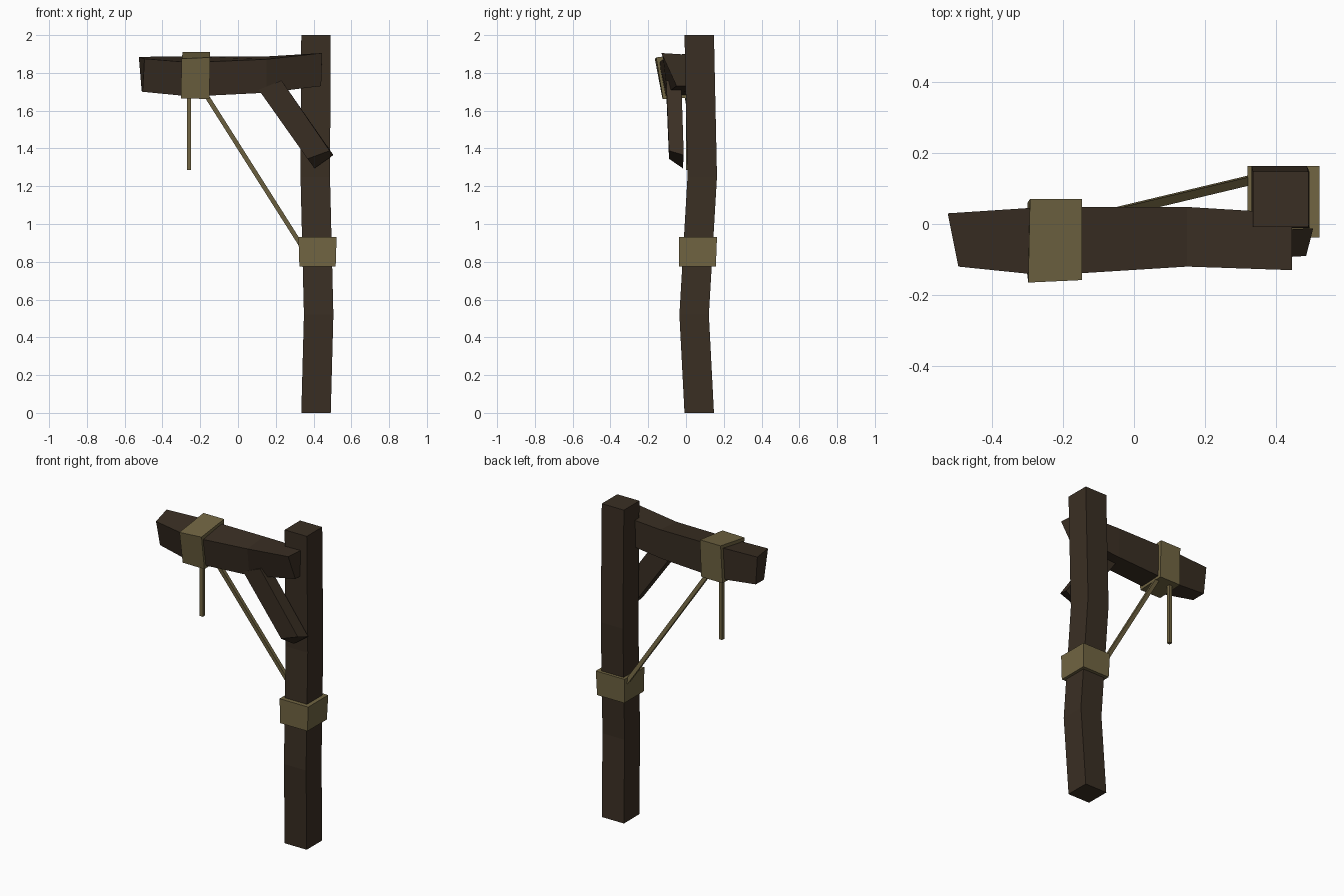
import bpy
from mathutils import Vector


def material(name, color):
    m = bpy.data.materials.new(name)
    m.diffuse_color = (*color, 1)
    return m


wood = material("dark_wood", (0.042, 0.028, 0.017))
rope = material("rope", (0.165, 0.130, 0.055))


def loft(name, rings, mat):
    """Closed flat-faced solid through four-cornered rings."""
    verts = [p for r in rings for p in r]
    faces = [(3, 2, 1, 0), tuple(len(verts) - 4 + i for i in range(4))]
    for k in range(0, len(verts) - 4, 4):
        for i in range(4):
            j = (i + 1) % 4
            faces.append((k + i, k + j, k + 4 + j, k + 4 + i))
    me = bpy.data.meshes.new(name)
    me.from_pydata(verts, [], faces)
    me.materials.append(mat)
    ob = bpy.data.objects.new(name, me)
    bpy.context.collection.objects.link(ob)
    return ob


def square(x, y, z, hx, hy):
    return [(x - hx, y - hy, z), (x + hx, y - hy, z),
            (x + hx, y + hy, z), (x - hx, y + hy, z)]


def strand(name, a, b, half):
    """Thin square rope between two points."""
    a, b = Vector(a), Vector(b)
    d = (b - a).normalized()
    u = d.cross(Vector((0, 1, 0))).normalized() * half
    v = d.cross(u).normalized() * half
    loft(name, [[p - u - v, p + u - v, p + u + v, p - u + v] for p in (a, b)], rope)


# Crooked upright post
loft("post", [square(x, y, z, 0.078, 0.078) for x, y, z in
              [(0.413, 0.070, 0), (0.427, 0.043, 0.52),
               (0.409, 0.086, 1.25), (0.413, 0.070, 2.0)]], wood)

# Rough cross beam: back top, front top, front bottom, back bottom
loft("cross_beam", [
    [(-0.525, 0.03, 1.885), (-0.495, -0.12, 1.875), (-0.505, -0.065, 1.70), (-0.51, 0.025, 1.705)],
    [(-0.25, 0.048, 1.887), (-0.25, -0.145, 1.855), (-0.25, -0.11, 1.675), (-0.25, 0.04, 1.68)],
    [(0.15, 0.048, 1.887), (0.15, -0.12, 1.872), (0.15, -0.10, 1.695), (0.15, 0.04, 1.70)],
    [(0.445, 0.03, 1.895), (0.445, -0.13, 1.905), (0.44, -0.05, 1.73), (0.44, 0.03, 1.73)],
], wood)

# Diagonal brace with a slanted foot
loft("brace", [
    [(0.11, -0.105, 1.71), (0.23, -0.105, 1.76), (0.23, -0.025, 1.76), (0.11, -0.025, 1.71)],
    [(0.368, -0.09, 1.345), (0.485, -0.09, 1.388), (0.505, -0.012, 1.365), (0.405, -0.017, 1.295)],
], wood)

# Rope wrappings
loft("post_wrap", [square(0.421, 0.06, 0.775, 0.096, 0.098),
                   square(0.421, 0.063, 0.93, 0.101, 0.101)], rope)
loft("beam_wrap", [
    [(-0.293, 0.07, 1.91), (-0.298, -0.165, 1.875), (-0.303, -0.125, 1.665), (-0.30, 0.06, 1.67)],
    [(-0.147, 0.07, 1.91), (-0.147, -0.158, 1.882), (-0.152, -0.122, 1.662), (-0.15, 0.06, 1.67)],
], rope)

# Hanging rope end and stay rope
strand("hanging_rope", (-0.26, 0.012, 1.72), (-0.26, 0.012, 1.285), 0.011)
strand("stay_rope", (-0.19, 0.0, 1.715), (0.355, 0.13, 0.855), 0.012)
